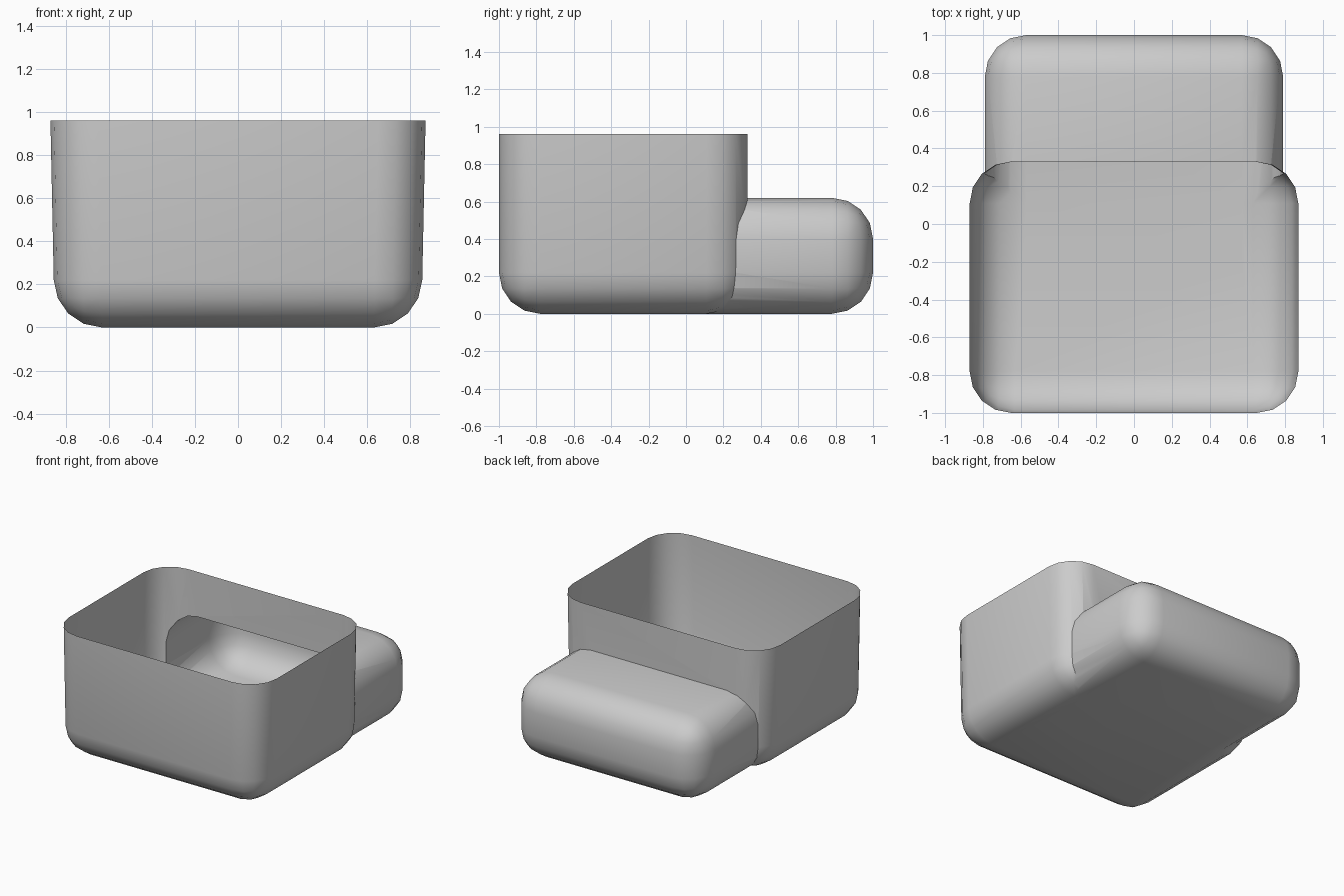
import bpy, bmesh
from math import radians
from mathutils import Vector

if "Cube" in bpy.data.objects:
    bpy.data.objects.remove(bpy.data.objects["Cube"])


def rounded_box(name, lo, hi, radius, top_half_width=None, round_top=True):
    """Closed box with rounded edges; optional wider top and square rim."""
    bm = bmesh.new()
    bmesh.ops.create_cube(bm, size=1)
    lo, hi = Vector(lo), Vector(hi)
    for v in bm.verts:
        v.co = Vector([hi[i] if v.co[i] > 0 else lo[i] for i in range(3)])
        if top_half_width and v.co.z == hi.z:
            v.co.x = top_half_width if v.co.x > 0 else -top_half_width
    edges = [e for e in bm.edges
             if round_top or any(v.co.z < hi.z for v in e.verts)]
    bmesh.ops.bevel(bm, geom=edges, offset=radius, offset_type='OFFSET',
                    segments=4, profile=0.5, affect='EDGES', clamp_overlap=True)
    bmesh.ops.recalc_face_normals(bm, faces=bm.faces)
    mesh = bpy.data.meshes.new(name)
    bm.to_mesh(mesh)
    bm.free()
    obj = bpy.data.objects.new(name, mesh)
    bpy.context.collection.objects.link(obj)
    return obj


# Main basin and the low pod behind it
basin = rounded_box("basin_with_rear_pod", (-0.85, -1, 0), (0.85, 0.33, 0.96),
                    0.22, top_half_width=0.87, round_top=False)
pod = rounded_box("rear_pod_helper", (-0.79, -0.4, 0), (0.79, 1, 0.62), 0.22)

# Merge both into one hollow skin
mod = basin.modifiers.new("join_pod", 'BOOLEAN')
mod.operation = 'UNION'
mod.solver = 'EXACT'
mod.object = pod
bpy.context.view_layer.objects.active = basin
basin.select_set(True)
pod.select_set(False)
bpy.ops.object.modifier_apply(modifier=mod.name)
bpy.data.objects.remove(pod)

# Open the top of the basin
bm = bmesh.new()
bm.from_mesh(basin.data)
lid = [f for f in bm.faces if all(v.co.z > 0.95 for v in f.verts)]
bmesh.ops.delete(bm, geom=lid, context='FACES')
bm.to_mesh(basin.data)
bm.free()

bpy.ops.object.shade_smooth_by_angle(angle=radians(30))
